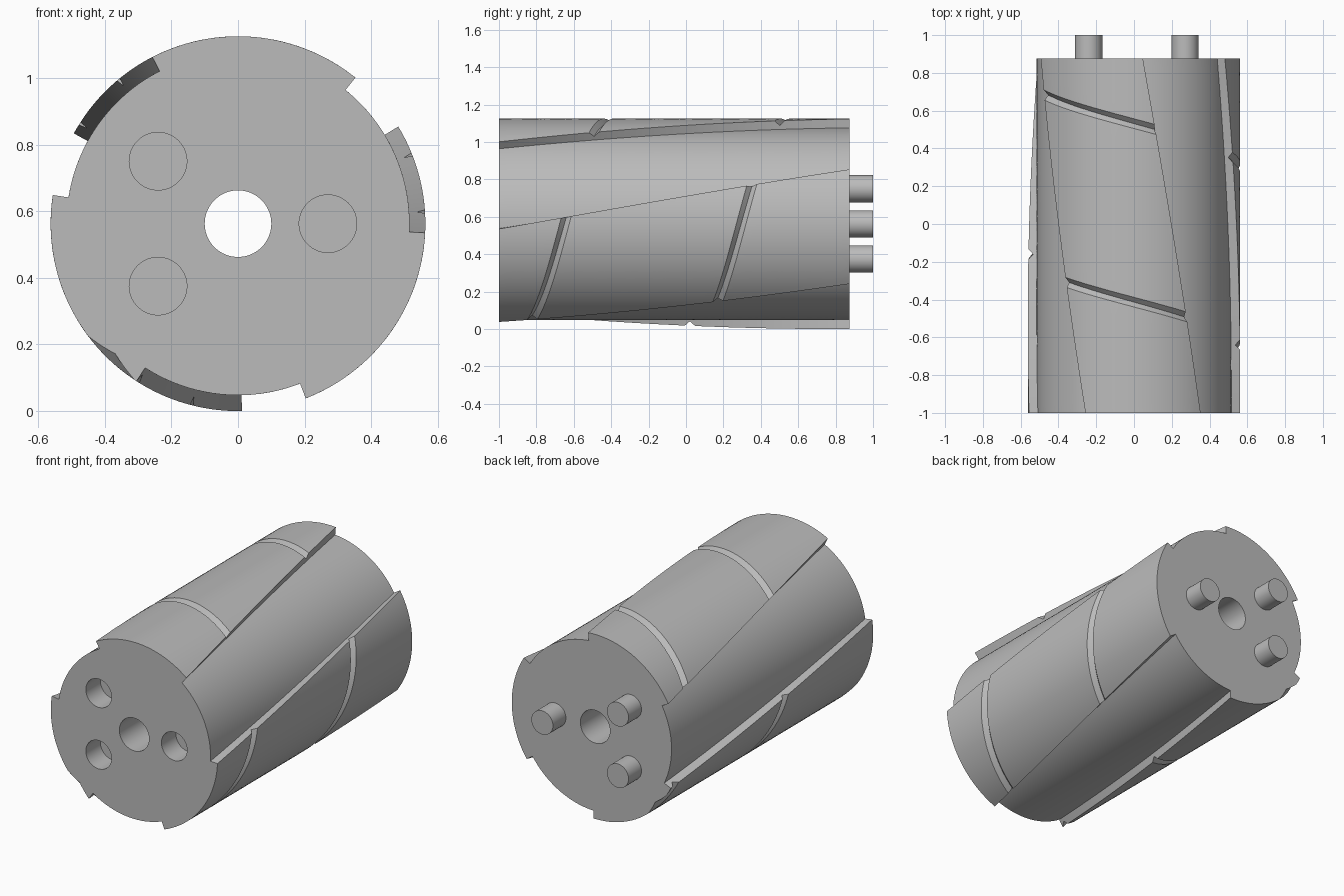
import bpy, bmesh
from math import radians, cos, sin, ceil
from mathutils import Matrix

if "Cube" in bpy.data.objects:
    bpy.data.objects.remove(bpy.data.objects["Cube"], do_unlink=True)

AXIS_Z = 0.5625                 # height of the drum axis
R_LAND, R_CORE = 0.5625, 0.515  # raised pad and valley radii
FRONT, BACK = -1.0, 0.875
TWIST = 34                      # helix of the pads, degrees
PITCH = 0.945                   # thread groove pitch
PINS = [(0.27, 0), (-0.24, 0.1875), (-0.24, -0.1875)]

grey = bpy.data.materials.new("plain grey")
grey.use_nodes = True
grey.diffuse_color = (0.5, 0.5, 0.5, 1)
grey.node_tree.nodes["Principled BSDF"].inputs["Base Color"].default_value = (0.5, 0.5, 0.5, 1)


def polar(r, deg, y):
    a = radians(deg)
    return (r * cos(a), y, AXIS_Z + r * sin(a))


def make(name, bm):
    bmesh.ops.recalc_face_normals(bm, faces=bm.faces)
    me = bpy.data.meshes.new(name)
    bm.to_mesh(me)
    bm.free()
    ob = bpy.data.objects.new(name, me)
    bpy.context.collection.objects.link(ob)
    me.materials.append(grey)
    return ob


def loft(name, rings):
    """Skin closed rings of points and cap both ends."""
    bm = bmesh.new()
    loops = [[bm.verts.new(p) for p in ring] for ring in rings]
    n = len(loops[0])
    for a, b in zip(loops, loops[1:]):
        for i in range(n):
            j = (i + 1) % n
            bm.faces.new((a[i], a[j], b[j], b[i]))
    bm.faces.new(loops[0])
    bm.faces.new(loops[-1])
    return make(name, bm)


def rod(name, x, dz, r, y0, y1):
    bm = bmesh.new()
    place = Matrix.Translation((x, (y0 + y1) / 2, AXIS_Z + dz)) @ Matrix.Rotation(radians(90), 4, "X")
    bmesh.ops.create_cone(bm, cap_ends=True, segments=64, radius1=r, radius2=r,
                          depth=y1 - y0, matrix=place)
    return make(name, bm)


def smooth(ob):
    bpy.ops.object.select_all(action="DESELECT")
    ob.select_set(True)
    bpy.context.view_layer.objects.active = ob
    bpy.ops.object.shade_smooth_by_angle(angle=radians(30))


# Drum: profile with three raised pads, twisted along its length
profile = []
for k in range(3):
    start, width = 51.2 + 120 * k, 66
    profile += [(R_LAND, start + width * i / 24) for i in range(25)]
    profile += [(R_CORE, start + width + (120 - width) * i / 20) for i in range(21)]
STEPS = 40
drum = loft("drum", [
    [polar(r, a + TWIST * s / STEPS, FRONT + (BACK - FRONT) * s / STEPS) for r, a in profile]
    for s in range(STEPS + 1)])

# Cutters: V thread groove, centre bore, blind sockets
V_SECTION = [(0.537, 0), (0.6, 0.064), (0.6, -0.064)]
first = -560
groove = loft("groove_cutter", [
    [polar(r, a, 0.295 + PITCH * a / 360 + dy) for r, dy in V_SECTION]
    for a in range(first, 280, 3)])
cutters = [groove, rod("bore_cutter", 0, 0, 0.1, -1.2, 1.2)]
cutters += [rod("socket_cutter", x, dz, 0.0865, -1.2, FRONT + 0.14) for x, dz in PINS]

bpy.context.view_layer.objects.active = drum
for c in cutters:
    mod = drum.modifiers.new("cut", "BOOLEAN")
    mod.operation = "DIFFERENCE"
    mod.solver = "EXACT"
    mod.object = c
    bpy.ops.object.modifier_apply(modifier=mod.name)
    bpy.data.objects.remove(c, do_unlink=True)
smooth(drum)

# Locating pins on the back face
for i, (x, dz) in enumerate(PINS):
    smooth(rod(f"pin_{i + 1}", x, dz, 0.0725, BACK - 0.01, 1.0))
